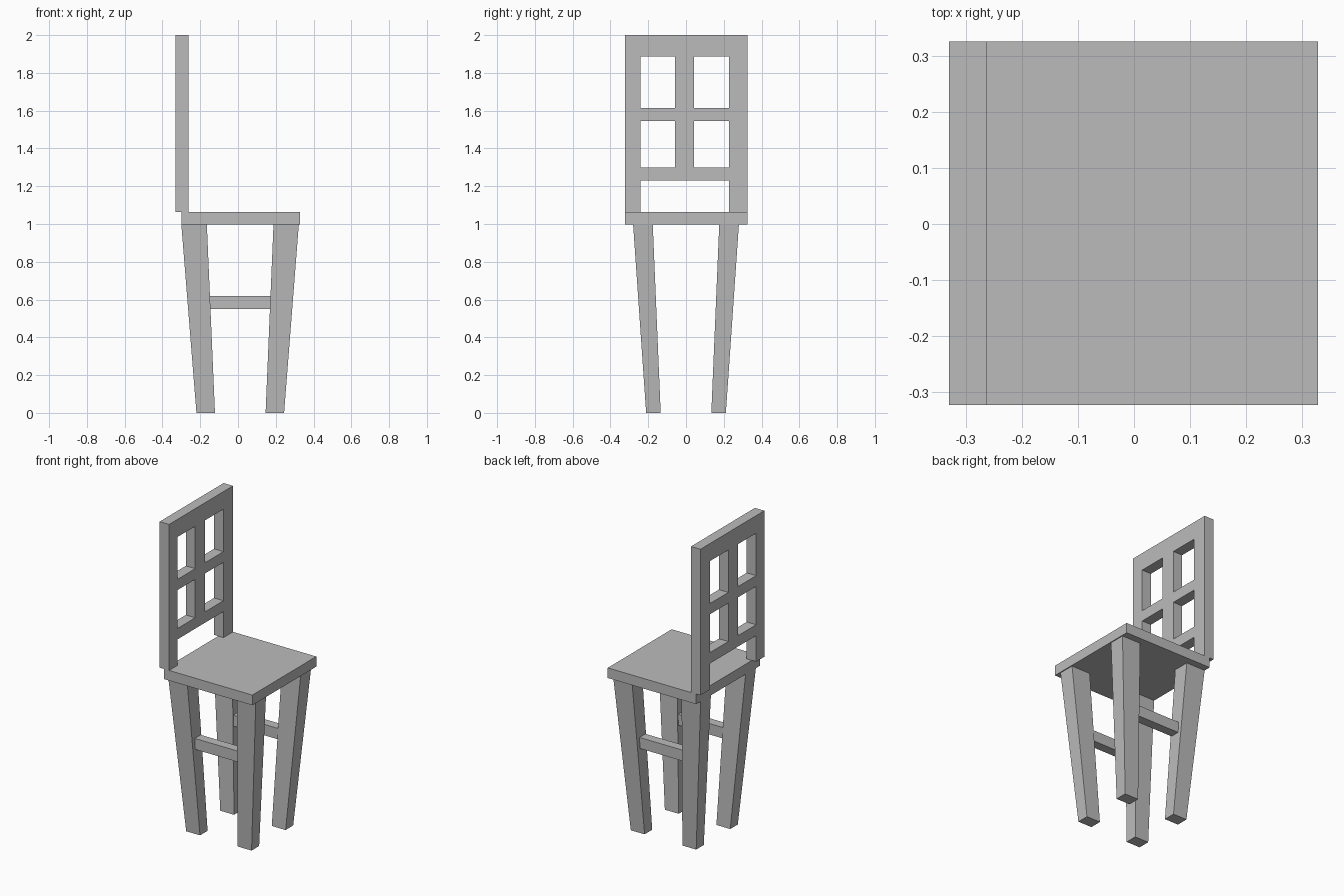
import bpy
import bmesh

if "Cube" in bpy.data.objects:
    bpy.data.objects.remove(bpy.data.objects["Cube"], do_unlink=True)

# Single flat grey
grey = bpy.data.materials.new("plain_grey")
grey.use_nodes = True
grey.diffuse_color = (0.5, 0.5, 0.5, 1)
grey.node_tree.nodes["Principled BSDF"].inputs["Base Color"].default_value = (0.5, 0.5, 0.5, 1)


def add_object(name, bm):
    bmesh.ops.recalc_face_normals(bm, faces=bm.faces)
    mesh = bpy.data.meshes.new(name)
    bm.to_mesh(mesh)
    bm.free()
    mesh.materials.append(grey)
    obj = bpy.data.objects.new(name, mesh)
    bpy.context.collection.objects.link(obj)
    return obj


def tapered_box(name, bottom, top, z0, z1):
    """Box between two rectangles, each given as (x0, x1, y0, y1)."""
    bm = bmesh.new()
    rings = []
    for (x0, x1, y0, y1), z in ((bottom, z0), (top, z1)):
        corners = ((x0, y0), (x1, y0), (x1, y1), (x0, y1))
        rings.append([bm.verts.new((x, y, z)) for x, y in corners])
    low, high = rings
    bm.faces.new(low[::-1])
    bm.faces.new(high)
    for i in range(4):
        j = (i + 1) % 4
        bm.faces.new((low[i], low[j], high[j], high[i]))
    return add_object(name, bm)


def box(name, x0, x1, y0, y1, z0, z1):
    rect = (x0, x1, y0, y1)
    return tapered_box(name, rect, rect, z0, z1)


# Seat
box("seat", -0.30, 0.328, -0.323, 0.325, 0.998, 1.063)

# Legs taper and lean inwards; a stretcher joins each pair along x
for side, s in (("right", -1), ("left", 1)):
    y_low = sorted((s * 0.134, s * 0.211))
    y_high = sorted((s * 0.176, s * 0.280))
    tapered_box(f"{side}_back_leg", (-0.22, -0.122, *y_low),
                (-0.30, -0.165, *y_high), 0, 0.998)
    tapered_box(f"{side}_front_leg", (0.146, 0.244, *y_low),
                (0.188, 0.322, *y_high), 0, 0.998)
    y_bar = sorted((s * 0.165, s * 0.225))
    box(f"{side}_stretcher", -0.17, 0.19, *y_bar, 0.55, 0.62)

# Backrest frame: posts, top rail and centre slat cut from one outline (y, z)
BACK, FRONT = -0.33, -0.263
outline = [(-0.323, 1.063), (-0.24, 1.063), (-0.24, 1.887), (-0.058, 1.887),
           (-0.058, 1.30), (0.042, 1.30), (0.042, 1.887), (0.228, 1.887),
           (0.228, 1.063), (0.325, 1.063), (0.325, 2.0), (-0.323, 2.0)]
bm = bmesh.new()
face = bm.faces.new([bm.verts.new((BACK, y, z)) for y, z in outline])
extruded = bmesh.ops.extrude_face_region(bm, geom=[face], use_keep_orig=True)
moved = [v for v in extruded["geom"] if isinstance(v, bmesh.types.BMVert)]
bmesh.ops.translate(bm, verts=moved, vec=(FRONT - BACK, 0, 0))
add_object("backrest_frame", bm)

# Backrest cross bars
box("lower_back_bar", BACK, FRONT, -0.24, 0.228, 1.23, 1.30)
box("right_middle_back_bar", BACK, FRONT, -0.24, -0.058, 1.546, 1.615)
box("left_middle_back_bar", BACK, FRONT, 0.042, 0.228, 1.546, 1.615)
